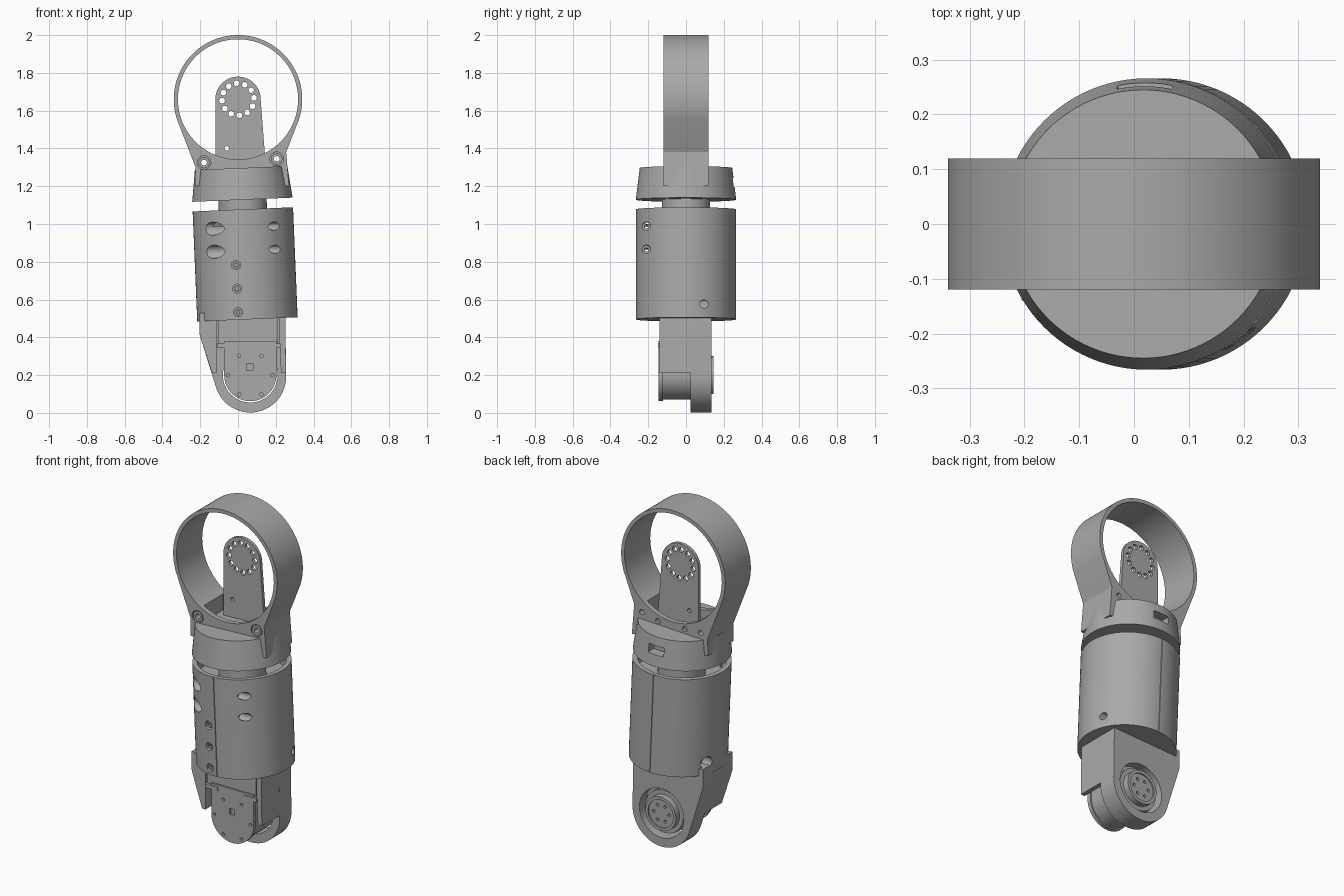
import bpy, bmesh
from math import radians, cos, sin, pi
from mathutils import Matrix, Vector

cube = bpy.data.objects.get("Cube")
if cube:
    bpy.data.objects.remove(cube)

grey = bpy.data.materials.new("plain grey")
grey.use_nodes = True
GREY = (0.4, 0.4, 0.4, 1)
grey.diffuse_color = GREY
grey.node_tree.nodes["Principled BSDF"].inputs["Base Color"].default_value = GREY

# The sleeve, neck and collar share one slightly leaning axis
LEAN = Matrix.Translation((0.05, 0, 0.495)) @ Matrix.Rotation(radians(-2.4), 4, "Y")
TURN = {"x": Matrix.Rotation(pi / 2, 4, "Y"), "y": Matrix.Rotation(-pi / 2, 4, "X"), "z": Matrix()}


def finish(name, bm):
    bmesh.ops.recalc_face_normals(bm, faces=bm.faces)
    mesh = bpy.data.meshes.new(name)
    bm.to_mesh(mesh)
    bm.free()
    mesh.materials.append(grey)
    ob = bpy.data.objects.new(name, mesh)
    bpy.context.collection.objects.link(ob)
    return ob


def cyl(name, axis, a, b, start, end, r, r2=None, sides=64):
    """Cylinder along an axis; a, b are its other two coordinates in x, y, z order."""
    bm = bmesh.new()
    bmesh.ops.create_cone(bm, cap_ends=True, segments=sides, radius1=r,
                          radius2=r if r2 is None else r2, depth=end - start)
    mid = (start + end) / 2
    centre = {"x": (mid, a, b), "y": (a, mid, b), "z": (a, b, mid)}[axis]
    bm.transform(Matrix.Translation(centre) @ TURN[axis])
    return finish(name, bm)


def prism(name, points, y0, y1):
    """Front profile of x, z points extruded from y0 to y1."""
    bm = bmesh.new()
    face = bm.faces.new([bm.verts.new((x, y0, z)) for x, z in points])
    new = bmesh.ops.extrude_face_region(bm, geom=[face])["geom"]
    bmesh.ops.translate(bm, vec=(0, y1 - y0, 0),
                        verts=[v for v in new if isinstance(v, bmesh.types.BMVert)])
    return finish(name, bm)


def box(name, x0, x1, y0, y1, z0, z1):
    return prism(name, [(x0, z0), (x1, z0), (x1, z1), (x0, z1)], y0, y1)


def arc(x, z, r, start, end, steps=40):
    angles = [radians(start + (end - start) * i / steps) for i in range(steps + 1)]
    return [(x + r * cos(t), z + r * sin(t)) for t in angles]


def combine(target, others, operation="DIFFERENCE"):
    for other in others:
        mod = target.modifiers.new("cut", "BOOLEAN")
        mod.object, mod.operation, mod.solver = other, operation, "EXACT"
        deps = bpy.context.evaluated_depsgraph_get()
        mesh = bpy.data.meshes.new_from_object(target.evaluated_get(deps))
        target.modifiers.clear()
        target.data = mesh
        bpy.data.objects.remove(other)


# Ring with its foot, hollow where the finger plate enters
ring = prism("ring_mount", arc(0, 1.66, 0.34, -18, 198, 96)
             + [(-0.225, 1.3), (-0.228, 1.2), (0.27, 1.2), (0.255, 1.38)], -0.12, 0.12)
cuts = [cyl("bore", "y", 0, 1.66, -0.2, 0.2, 0.318, sides=128),
        box("pocket", -0.16, 0.19, -0.09, 0.09, 1.29, 1.5)]
for x, z in ((-0.18, 1.325), (0.205, 1.345)):
    cuts += [cyl("counterbore", "y", x, z, -0.2, -0.105, 0.036, sides=32),
             cyl("screw_hole", "y", x, z, -0.2, 0.2, 0.015, sides=24)]
for x in (-0.075, 0.1):
    cuts.append(cyl("screw_hole", "y", x, 1.32, 0.1, 0.2, 0.015, sides=24))
combine(ring, cuts)
for x, z in ((-0.18, 1.325), (0.205, 1.345)):
    boss = cyl("ring_screw", "y", x, z, -0.118, -0.1, 0.03, sides=32)
    combine(boss, [cyl("screw_socket", "y", x, z, -0.2, -0.05, 0.015, sides=24)])

# Finger plate with a circle of holes
plate = prism("finger_plate", arc(0, 1.66, 0.12, 0, 180) + [(-0.12, 1.27), (0.15, 1.27)], 0.035, 0.055)
cuts = [cyl("hole", "y", x, z, 0, 0.1, 0.015, sides=20)
        for x, z in arc(0, 1.66, 0.085, 5, 335, 11)]
cuts.append(cyl("hole", "y", -0.06, 1.4, 0, 0.1, 0.012, sides=20))
combine(plate, cuts)

# Collar and neck
collar = cyl("collar", "z", 0, 0, 0.634, 0.802, 0.266, 0.245, sides=96)
combine(collar, [box("window", -0.05, 0.05, 0.2, 0.3, 0.7, 0.75)])
neck = cyl("neck", "z", 0, 0, 0.48, 0.66, 0.128)

# Sleeve with an open top, split seams and screw holes
sleeve = cyl("sleeve", "z", 0, 0, 0, 0.583, 0.266, sides=96)
cuts = [cyl("recess", "z", 0, 0, 0.5, 0.7, 0.24, sides=96)]
for side in (-1, 1):
    cuts.append(box("seam", -0.002, 0.002, 0.267 * side - 0.006, 0.267 * side + 0.006, -0.1, 0.7))
for y, z, inner in ((-0.21, 0.365, 0.1), (-0.21, 0.487, 0.1), (0.215, 0.07, 0.1), (0.095, 0.07, 0.2)):
    cuts += [cyl("right_bore", "x", y, z, inner + 0.01, 0.4, 0.022, sides=24),
             cyl("left_bore", "x", y, z, -0.4, -inner, 0.035, sides=32),
             cyl("through_hole", "x", y, z, -0.3, 0.3, 0.01, sides=20)]
for z in (0.04, 0.165, 0.29):
    cuts.append(cyl("front_bore", "y", -0.048, z, -0.4, -0.235, 0.024, sides=24))
combine(sleeve, cuts)
leaning = [collar, neck, sleeve]
for z in (0.04, 0.165, 0.29):
    screw = cyl("sleeve_screw", "y", -0.048, z, -0.25, -0.22, 0.018, sides=24)
    combine(screw, [cyl("screw_socket", "y", -0.048, z, -0.3, -0.235, 0.01, sides=6)])
    leaning.append(screw)
for ob in leaning:
    ob.data.transform(LEAN)

# Lower bracket: back plate with a round opening, and two side walls
JX, JZ = 0.065, 0.2
back = prism("bracket_back", [(0.25, 0.53), (-0.205, 0.53), (-0.205, 0.42)]
             + arc(JX, 0.192, 0.19, 197, 360), 0.025, 0.135)
combine(back, [cyl("opening", "y", JX, JZ, -0.1, 0.3, 0.145)])
prism("bracket_left_wall", [(-0.205, 0.53), (-0.205, 0.42), (-0.137, 0.21), (-0.115, 0.21), (-0.115, 0.53)],
      -0.14, 0.03)
prism("bracket_right_wall", [(0.22, 0.53), (0.22, 0.38), (0.228, 0.21), (0.254, 0.21), (0.25, 0.53)], -0.14, 0.03)

# Motor, its front cover and its rear hub
prism("motor_body", arc(JX, JZ, 0.13, 180, 360) + [(JX + 0.13, 0.53), (JX - 0.13, 0.53)], -0.125, 0.085)
box("motor_panel", -0.107, 0.213, -0.135, 0.02, 0.365, 0.53)
cover = prism("motor_cover", arc(JX, JZ, 0.138, 180, 360) + [(JX + 0.138, 0.38), (JX - 0.138, 0.38)],
              -0.145, -0.122)
cuts = [cyl("hole", "y", x, z, -0.2, -0.13, 0.009, sides=16)
        for x, z in arc(JX, JZ, 0.118, 0, 300, 5)]
cuts.append(box("socket", 0.045, 0.08, -0.2, -0.13, 0.225, 0.262))
combine(cover, cuts)
for x0, x1 in ((-0.112, -0.03), (0.145, 0.224)):
    box("cover_tab", x0, x1, -0.149, -0.12, 0.345, 0.367)

hub = cyl("rear_hub", "y", JX, JZ, 0.05, 0.145, 0.1)
cuts = [cyl("groove", "y", JX, JZ, 0.138, 0.2, 0.082)]
cuts += [cyl("hole", "y", x, z, 0.125, 0.2, 0.009, sides=16) for x, z in arc(JX, JZ, 0.05, 0, 300, 5)]
combine(hub, cuts)
cyl("rear_rim", "y", JX, JZ, 0.08, 0.11, 0.125)

# Smooth round surfaces, crisp edges
bpy.ops.object.select_all(action="DESELECT")
for ob in bpy.context.scene.objects:
    if ob.type == "MESH":
        ob.select_set(True)
        bpy.context.view_layer.objects.active = ob
bpy.ops.object.shade_smooth_by_angle(angle=radians(25))
